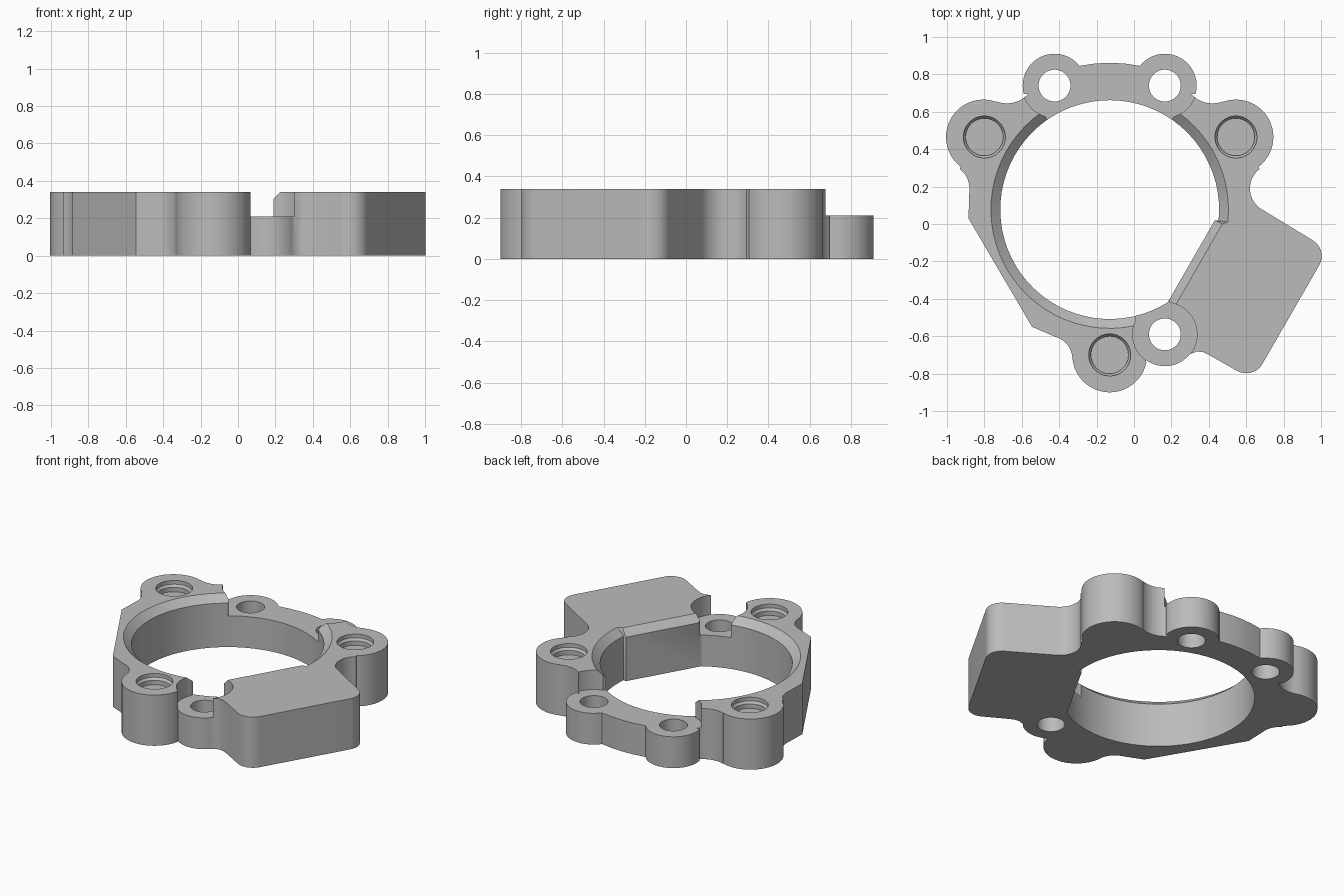
import bpy
import bmesh
from math import cos, sin, radians

cube = bpy.data.objects.get("Cube")
if cube:
    bpy.data.objects.remove(cube, do_unlink=True)

TOP, STEP = 0.34, 0.21
AXIS = -0.13
BORE = (AXIS, 0.077)
PIN_R, LUG_R = 0.17, 0.2

metal = bpy.data.materials.new("grey metal")
metal.use_nodes = True
colour = (0.5, 0.5, 0.5, 1)
metal.diffuse_color = colour
metal.node_tree.nodes["Principled BSDF"].inputs["Base Color"].default_value = colour


def arc(centre, r, a0, a1):
    """Points along an arc, in degrees; a1 below a0 runs clockwise."""
    n = max(3, int(abs(a1 - a0) / 5))
    angles = [radians(a0 + (a1 - a0) * i / n) for i in range(n + 1)]
    return [(centre[0] + r * cos(a), centre[1] + r * sin(a)) for a in angles]


def circle(centre, r):
    return arc(centre, r, 0, 360)[:-1]


def loft(name, sections):
    """Solid through matching outlines, given as (outline, z) from the bottom up."""
    bm = bmesh.new()
    rings = [[bm.verts.new((x, y, z)) for x, y in pts] for pts, z in sections]
    bm.faces.new(rings[0][::-1])
    bm.faces.new(rings[-1])
    for low, high in zip(rings, rings[1:]):
        for i in range(len(low)):
            j = (i + 1) % len(low)
            bm.faces.new((low[i], low[j], high[j], high[i]))
    bmesh.ops.recalc_face_normals(bm, faces=bm.faces)
    mesh = bpy.data.meshes.new(name)
    bm.to_mesh(mesh)
    bm.free()
    obj = bpy.data.objects.new(name, mesh)
    bpy.context.collection.objects.link(obj)
    return obj


def cut(body, name, sections):
    """Subtract a lofted solid from the body."""
    cutter = loft(name, sections)
    cutter.hide_render = True
    mod = body.modifiers.new(name, "BOOLEAN")
    mod.operation = "DIFFERENCE"
    mod.solver = "EXACT"
    mod.object = cutter
    bpy.context.view_layer.objects.active = body
    bpy.ops.object.modifier_apply(modifier=mod.name)
    bpy.data.objects.remove(cutter, do_unlink=True)


def mirrored(pts):
    return [(2 * AXIS - x, y) for x, y in reversed(pts)]


rear_pin, front_pin = (0.165, 0.74), (0.165, -0.59)
side_lug, front_lug = (0.545, 0.465), (AXIS, -0.70)

# Outer outline, counterclockwise from the outer corner of the block
rear_side = (arc(side_lug, LUG_R, -53, 110)
             + arc((0.42, 0.80), 0.155, -70, -138)
             + arc(rear_pin, PIN_R, -15, 139))
waist = arc((0.75, 0.19), 0.13, 180, 127)
outline = (arc((0.903, -0.172), 0.1, -30, 60)
           + arc((0.75, 0.19), 0.13, 240, 185) + waist + rear_side
           + arc(BORE, 0.785, 78.2, 101.8)
           + mirrored(rear_side) + mirrored(waist)
           + [(-0.885, 0.03), (-0.545, -0.55)]
           + arc((-0.45, -0.72), 0.12, 75, 8)
           + arc(front_lug, LUG_R, 185, 348)
           + arc(front_pin, PIN_R, 234, 321)
           + [(0.335, -0.682), (0.37, -0.685), (0.41, -0.705)]
           + arc((0.60, -0.698), 0.1, 240, 330))
body = loft("ring_housing", [(outline, 0), (outline, TOP)])
body.data.materials.append(metal)

# Bore with a flat against the block, and a chamfered upper rim
bore = arc(BORE, 0.585, -6, 302) + [(0.432, 0.02)]
rim = arc(BORE, 0.635, -6, 302) + [(0.472, 0.0)]
cut(body, "bore", [(bore, -0.1), (bore, TOP - 0.045), (rim, TOP), (rim, TOP + 0.1)])

# Lowered seats around the pin holes
seats = [circle((2 * AXIS - rear_pin[0], rear_pin[1]), 0.172),
         circle(rear_pin, 0.172), circle(front_pin, 0.172)]
rear_half = [(AXIS + 0.3, 0.5), (AXIS + 0.355, 0.595), (AXIS + 0.3, 0.95)]
seats.append(rear_half + mirrored(rear_half))
seats.append([(0.01, -0.59), (0.19, -0.59), (0.19, -0.38), (0.01, -0.38)])
for pts in seats:
    cut(body, "seat_cut", [(pts, STEP), (pts, TOP + 0.2)])

# Through holes for pins
for x, y in (rear_pin, front_pin, (2 * AXIS - rear_pin[0], rear_pin[1])):
    hole = circle((x, y), 0.085)
    cut(body, "pin_hole", [(hole, -0.1), (hole, TOP + 0.1)])

# Blind screw holes with a tapered mouth
for c in (side_lug, front_lug, (2 * AXIS - side_lug[0] + 0.005, side_lug[1])):
    inner, mouth = circle(c, 0.1), circle(c, 0.112)
    cut(body, "screw_hole", [(inner, TOP - 0.07), (inner, TOP - 0.04),
                             (mouth, TOP - 0.025), (mouth, TOP + 0.1)])

bpy.ops.object.select_all(action="DESELECT")
body.select_set(True)
bpy.context.view_layer.objects.active = body
bpy.ops.object.shade_smooth_by_angle(angle=radians(30))
